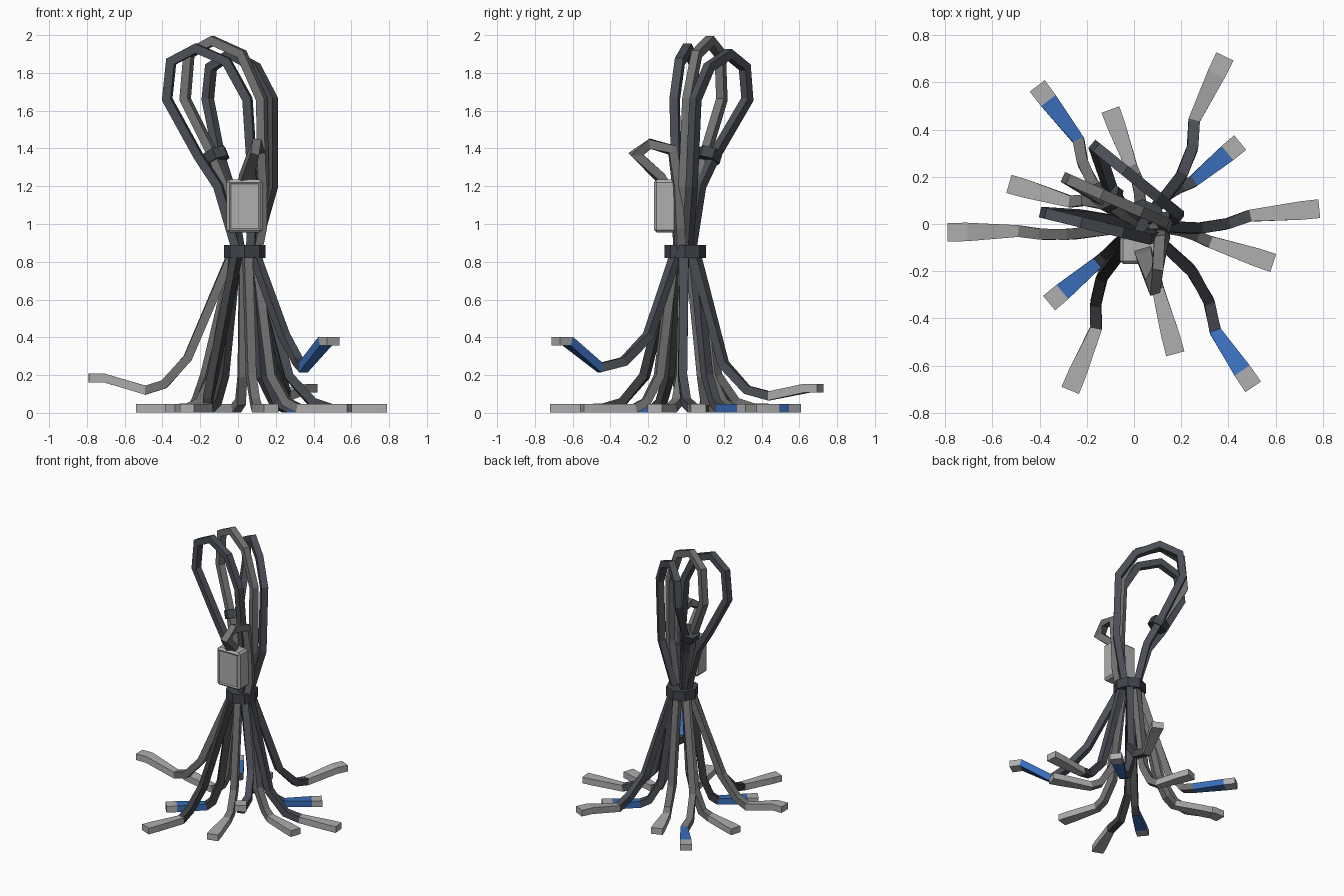
import bpy, bmesh
from mathutils import Vector, Matrix

if "Cube" in bpy.data.objects:
    bpy.data.objects.remove(bpy.data.objects["Cube"])


def material(name, *rgb):
    m = bpy.data.materials.new(name)
    m.use_nodes = True
    m.diffuse_color = (*rgb, 1)
    m.node_tree.nodes["Principled BSDF"].inputs["Base Color"].default_value = (*rgb, 1)
    return m


CHARCOAL = material("charcoal", .045, .047, .05)
SLATE = material("slate", .07, .077, .092)
GREY = material("mid grey", .17, .17, .17)
LIGHT = material("light grey", .42, .425, .42)
BLUE = material("blue", .04, .15, .48)
BAND = material("band grey", .05, .056, .068)
UP = Vector((0, 0, 1))
TIE = Vector((.035, -.005, .86))
CABLE = .046


def finish(name, bm, palette):
    bmesh.ops.recalc_face_normals(bm, faces=bm.faces)
    mesh = bpy.data.meshes.new(name)
    bm.to_mesh(mesh)
    bm.free()
    for m in palette:
        mesh.materials.append(m)
    ob = bpy.data.objects.new(name, mesh)
    bpy.context.collection.objects.link(ob)
    return ob


def sweep(name, pts, widths, mats, side=None):
    """Square tube along pts, with one material per segment."""
    palette = list(dict.fromkeys(mats))
    last = len(pts) - 1
    bm = bmesh.new()
    rings = []
    for i, p in enumerate(pts):
        before = (p - pts[max(i - 1, 0)]).normalized()
        after = (pts[min(i + 1, last)] - p).normalized()
        t = (before + after).normalized()
        mitre = min(1 / t.dot(before), 1.5) if 0 < i < last else 1
        s = side or t.cross(UP)
        s = (s - t * s.dot(t)).normalized()
        u = s.cross(t) * CABLE / 2 * mitre
        s = s * widths[i] / 2
        rings.append([bm.verts.new(p + o) for o in (s + u, u - s, -s - u, s - u)])
    for r, q, m in zip(rings, rings[1:], mats):
        for k in range(4):
            f = bm.faces.new((r[k], r[k - 1], q[k - 1], q[k]))
            f.material_index = palette.index(m)
    bm.faces.new(rings[0])
    bm.faces.new(rings[-1]).material_index = palette.index(mats[-1])
    return finish(name, bm, palette)


def band(name, centre, axis, radius, depth, sides):
    bm = bmesh.new()
    bmesh.ops.create_cone(bm, cap_ends=True, segments=sides, radius1=radius,
                          radius2=radius, depth=depth)
    ob = finish(name, bm, [BAND])
    ob.location = centre
    ob.rotation_euler = Vector(axis).to_track_quat("Z", "Y").to_euler()


def in_tie(toward, radius):
    """Point inside the tie on the side facing a cable."""
    out = Vector(toward) - TIE
    out.z = 0
    return TIE + out.normalized() * radius


def lower_cable(name, cable, plug, start, tip, bend, low=.025, high=.025):
    """Cable that drops, levels off with a sideways bend, then widens into a plug."""
    start = Vector((*start, low))
    tip = Vector((*tip, high))
    knees = []
    for reach, lift, turns in ((.55, .17, 2), (.8, .032, 1)):
        k = Matrix.Rotation(bend * turns, 3, "Z") @ start * reach
        k.z = low + lift
        knees.append(k)
    block = start.lerp(tip, .73)
    block.z = high
    sweep(name, [in_tie(knees[0], .06), *knees, start, block, tip],
          [CABLE, CABLE, CABLE, .05, .078, .08],
          [cable, cable, cable, plug, LIGHT])


def upper_loop(name, cable, left, right, waist, neck, peak):
    """Upright loop: up one side, over the crown and down the other."""
    def across(f, z):
        return Vector((*Vector(left).lerp(Vector(right), f), z))
    low = Vector((*waist, 1.36))
    mid = Vector((*Vector(waist) / 2, 1.2))
    far = Vector((*neck, 1.2))
    pts = [in_tie(mid, .04), mid, low, across(0, 1.66), across(.05, peak - .07),
           across(.36, peak), across(.74, peak - .07), across(1, 1.66),
           far, in_tie(far, .05)]
    normal = (across(1, 0) - across(0, 0)).cross(UP).normalized()
    sweep(name, pts, [CABLE] * len(pts), [cable] * (len(pts) - 1), normal)


# Splayed lower cables, three of them lifted off the ground
lower_cable("cable_right", GREY, LIGHT, (-.49, -.03), (-.79, -.035), .05, .12, .185)
lower_cable("cable_back_left", SLATE, LIGHT, (.255, .44), (.385, .71), -.13, .09, .13)
lower_cable("cable_front_left", SLATE, BLUE, (.345, -.455), (.505, -.69), .12, .24, .38)
lower_cable("cable_right_rear", GREY, LIGHT, (-.27, .095), (-.53, .17), -.12)
lower_cable("cable_back_right", GREY, BLUE, (-.235, .355), (-.41, .585), .11)
lower_cable("cable_back", GREY, LIGHT, (-.01, .24), (-.1, .485), -.11)
lower_cable("cable_left_rear", SLATE, BLUE, (.25, .18), (.45, .345), .05)
lower_cable("cable_left", SLATE, LIGHT, (.49, .035), (.785, .065), -.07)
lower_cable("cable_left_fore", GREY, LIGHT, (.32, -.075), (.59, -.165), .05)
lower_cable("cable_front", GREY, LIGHT, (.1, -.27), (.175, -.55), .05)
lower_cable("cable_front_right", CHARCOAL, LIGHT, (-.16, -.44), (-.27, -.705), -.1)
lower_cable("cable_right_fore", CHARCOAL, BLUE, (-.15, -.16), (-.36, -.335), .02)

# Three upright loops
upper_loop("loop_right", SLATE, (-.375, .045), (.05, -.06), (-.21, .035), (.08, -.05), 1.93)
upper_loop("loop_middle", GREY, (-.28, .19), (.125, .01), (-.13, .1), (.135, -.01), 1.97)
upper_loop("loop_back", SLATE, (-.16, .325), (.18, .05), (-.1, .15), (.18, .03), 1.9)

# Bands around the whole bundle and around two of the loops
band("bundle_tie", TIE - UP * .005, UP, .11, .07, 8)
band("loop_collar", (-.115, .12, 1.36), (-.4, .3, 1), .068, .06, 6)

# Plug box with a recessed front panel
bm = bmesh.new()
bmesh.ops.create_cube(bm, size=1)
bmesh.ops.scale(bm, verts=bm.verts, vec=(.19, .12, .28))
bmesh.ops.translate(bm, verts=bm.verts, vec=(.035, -.11, 1.095))
bmesh.ops.bevel(bm, geom=list(bm.edges), offset=.014, segments=1, affect="EDGES")
front = min(bm.faces, key=lambda f: f.calc_center_median().y)
bmesh.ops.inset_region(bm, faces=[front], thickness=.012, depth=-.006)
finish("plug_box", bm, [LIGHT])

# Lead that hooks forward out of the box and back into the bundle
hook = [(.04, -.11, 1.2), (.045, -.14, 1.25), (.08, -.265, 1.37), (.1, -.19, 1.425),
        (.115, -.07, 1.39), (.125, -.045, 1.2), (.125, -.035, .98), (.1, -.03, .86)]
sweep("box_lead", [Vector(p) for p in hook], [.075, .07] + [CABLE] * 6, [GREY] * 7,
      Vector((1, .3, 0)).normalized())
